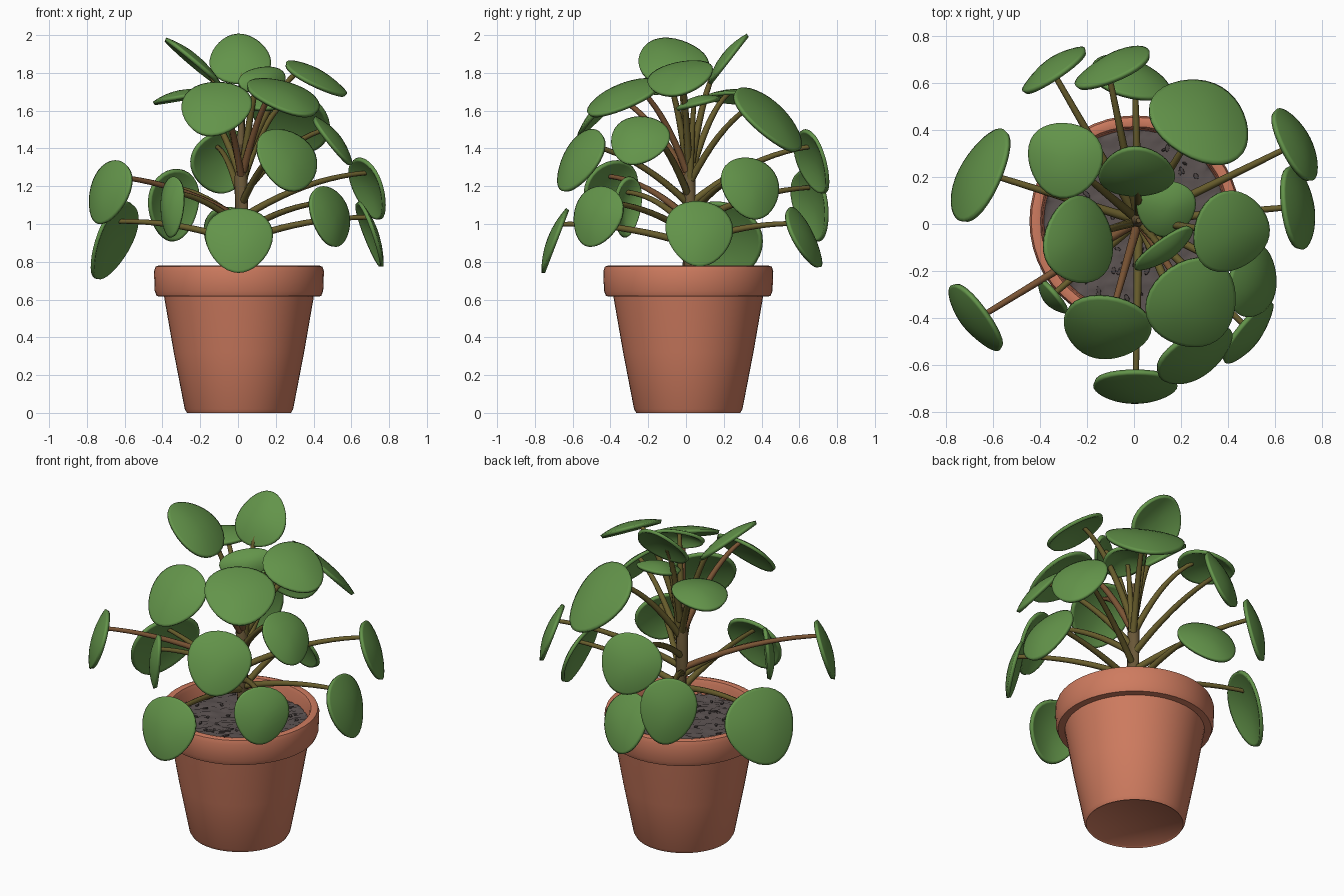
import bpy, bmesh, math, random
from mathutils import Vector, Matrix

if "Cube" in bpy.data.objects:
    bpy.data.objects.remove(bpy.data.objects["Cube"])

random.seed(4)


def material(name, r, g, b):
    lin = lambda c: ((c / 255 + 0.055) / 1.055) ** 2.4
    m = bpy.data.materials.new(name)
    m.diffuse_color = (lin(r), lin(g), lin(b), 1)
    m.use_nodes = True
    m.node_tree.nodes["Principled BSDF"].inputs["Base Color"].default_value = m.diffuse_color
    return m


TERRACOTTA = material("terracotta", 206, 123, 95)
SOIL = material("soil", 92, 83, 82)
SOIL_DARK = material("dark_soil", 76, 68, 67)
LEAF = material("leaf_green", 99, 148, 74)
STALK = material("stalk_olive", 104, 93, 44)
STALK_RED = material("stalk_brown", 122, 84, 52)
STEM = material("stem_brown", 106, 88, 56)


def make(name, bm, mat, angle=40):
    bmesh.ops.recalc_face_normals(bm, faces=bm.faces)
    me = bpy.data.meshes.new(name)
    bm.to_mesh(me)
    bm.free()
    ob = bpy.data.objects.new(name, me)
    bpy.context.collection.objects.link(ob)
    me.materials.append(mat)
    bpy.ops.object.select_all(action='DESELECT')
    bpy.context.view_layer.objects.active = ob
    ob.select_set(True)
    bpy.ops.object.shade_smooth_by_angle(angle=math.radians(angle))
    return ob


def lathe(name, profile, mat, centre, steps=48):
    bm = bmesh.new()
    vs = [bm.verts.new((r, 0, z)) for r, z in profile]
    es = [bm.edges.new(p) for p in zip(vs, vs[1:])]
    bmesh.ops.spin(bm, geom=vs + es, cent=(0, 0, 0), axis=(0, 0, 1),
                   angle=math.tau, steps=steps, use_merge=True)
    bmesh.ops.remove_doubles(bm, verts=bm.verts, dist=1e-4)
    bmesh.ops.translate(bm, verts=bm.verts, vec=centre)
    return make(name, bm, mat)


def tube(name, pts, radii, mat, sides=8):
    bm = bmesh.new()
    rings = []
    for i, p in enumerate(pts):
        t = pts[min(i + 1, len(pts) - 1)] - pts[max(i - 1, 0)]
        rot = t.to_track_quat('Z', 'Y')
        rings.append([bm.verts.new(p + rot @ Vector((radii[i] * math.cos(a), radii[i] * math.sin(a), 0)))
                      for a in (math.tau * k / sides for k in range(sides))])
    for a, b in zip(rings, rings[1:]):
        for k in range(sides):
            bm.faces.new((a[k], a[(k + 1) % sides], b[(k + 1) % sides], b[k]))
    bm.faces.new(rings[0])
    bm.faces.new(rings[-1])
    return make(name, bm, mat, 60)


# Pot with a thick collar
POT_CENTRE = Vector((0.005, 0.012, 0))
lathe("pot", [(0, 0.012), (0.265, 0.008), (0.275, 0), (0.287, 0.02), (0.345, 0.32), (0.392, 0.59),
              (0.396, 0.615), (0.435, 0.618), (0.446, 0.645), (0.45, 0.75), (0.442, 0.774),
              (0.425, 0.78), (0.403, 0.775), (0.395, 0.755), (0.385, 0.66), (0, 0.66)],
      TERRACOTTA, POT_CENTRE)

# Lumpy soil, its rim pulled onto a circle
bm = bmesh.new()
bmesh.ops.create_grid(bm, x_segments=40, y_segments=40, size=0.42)
bmesh.ops.delete(bm, geom=[v for v in bm.verts if v.co.length > 0.425], context='VERTS')
for v in bm.verts:
    if v.co.length > 0.388:
        v.co *= 0.388 / v.co.length
    v.co += POT_CENTRE
    v.co.z = 0.69 + random.uniform(-0.007, 0.007)
make("soil", bm, SOIL, 70)

# Dark crumbs on the soil
bm = bmesh.new()
for i in range(60):
    a, r = random.uniform(0, math.tau), 0.36 * math.sqrt(random.uniform(0.05, 1))
    loc = Matrix.Translation((r * math.cos(a), 0.012 + r * math.sin(a), 0.694))
    scale = Matrix.Diagonal((random.uniform(.01, .025), random.uniform(.006, .012), 0.008, 1))
    bmesh.ops.create_icosphere(bm, subdivisions=1, radius=1,
                               matrix=loc @ Matrix.Rotation(random.uniform(0, 3), 4, 'Z') @ scale)
make("soil_crumbs", bm, SOIL_DARK)

# Central stem
BASE = Vector((0.02, 0.015, 0))
tube("stem", [BASE + Vector((x, 0, z)) for x, z in
              [(0, .67), (.005, .85), (0, 1.05), (-.005, 1.25), (-.005, 1.42), (0, 1.56)]],
     [.04, .036, .035, .034, .028, .01], STEM, 12)


def leaf(name, c, n, tip, width, length):
    """Round shield leaf, a little narrower towards its tip and gently domed."""
    side = tip.cross(n)
    bm = bmesh.new()
    mid = bm.verts.new(c + n * 0.02)
    prev = None
    count = 32
    for rho in (0.3, 0.55, 0.78, 0.93, 1.0):
        ring = []
        for k in range(count):
            a = math.tau * k / count
            x = math.sin(a) * (1 - 0.18 * math.cos(a)) * 0.98
            y = math.cos(a) * 1.02
            ring.append(bm.verts.new(c + (side * x * width + tip * y * length) * rho
                                     + n * (0.02 - 0.035 * rho * rho)))
        for k in range(count):
            j = (k + 1) % count
            if prev:
                bm.faces.new((prev[k], prev[j], ring[j], ring[k]))
            else:
                bm.faces.new((mid, ring[k], ring[j]))
        prev = ring
    ob = make(name, bm, LEAF, 60)
    s = ob.modifiers.new("thickness", 'SOLIDIFY')
    s.thickness, s.offset = 0.02, 0


# Leaves: centre x, y, z, facing azimuth and elevation in degrees, radius
LEAVES = [
    (-.345, .67, 1.1, 124, 10, .172), (-.09, .68, 1.33, 115, 17, .172),
    (-.02, .635, .93, 72, 26, .172), (.29, .45, 1.56, 60, 44, .225),
    (.70, .345, 1.19, 27, 20, .168), (.71, .07, .95, 8, 20, .178),
    (.42, -.035, 1.78, -25, 60, .175), (.515, -.25, 1.445, -10, 38, .155),
    (.255, -.345, 1.68, -50, 62, .2), (.495, -.475, 1.04, -38, 15, .16),
    (.265, -.57, 1.34, -57, 28, .18), (.005, -.705, .915, -90, 21, .177),
    (-.12, -.45, 1.615, -97, 43, .186), (-.235, -.075, 1.87, 5, 50, .185),
    (-.3, .28, 1.68, 170, 80, .158), (-.67, .21, .915, 154, 22, .215),
    (-.69, -.405, 1.17, -143, 17, .17), (.01, .215, 1.88, -90, 38, .16),
    (.14, .07, 1.65, -90, 76, .12), (.135, -.115, 1.76, -60, 30, .135),
    (-.355, -.315, 1.09, -140, 5, .12)]
# Width and length factors of the leaves that are not round
STRETCH = {1: (.92, 1.1), 20: (1.1, .55), 21: (.75, 1.3)}

for i, (x, y, z, az, el, r) in enumerate(LEAVES, 1):
    az, el = math.radians(az), math.radians(el)
    c = Vector((x, y, z))
    n = Vector((math.cos(el) * math.cos(az), math.cos(el) * math.sin(az), math.sin(el)))
    out = Vector((x - BASE.x, y - BASE.y, 0)).normalized()
    tip = out - Vector((0, 0, 0.45 if out.dot(n) > -0.1 else 0))
    tip = (tip - n * tip.dot(n)).normalized()
    w, l = STRETCH.get(i, (1, 1))
    leaf(f"leaf_{i:02d}", c, n, tip, r * w, r * l)

    # Arching stalk from the stem to the underside of the leaf
    end = c - tip * r * l * 0.5 + n * 0.005
    start = BASE + Vector((0, 0, 0.9 + 0.52 * (end.z - 1.0))) + out * 0.015
    reach = Vector((end.x - start.x, end.y - start.y, 0))
    bend = start + reach * 0.5 + Vector((0, 0, (end.z - start.z) * 0.75 + 0.03))
    ts = [k / 10 for k in range(11)]
    pts = [start * (1 - t) ** 2 + bend * 2 * t * (1 - t) + end * t * t for t in ts]
    tube(f"stalk_{i:02d}", pts, [0.02 - 0.008 * t for t in ts],
         STALK_RED if i in (9, 13, 17) else STALK)
